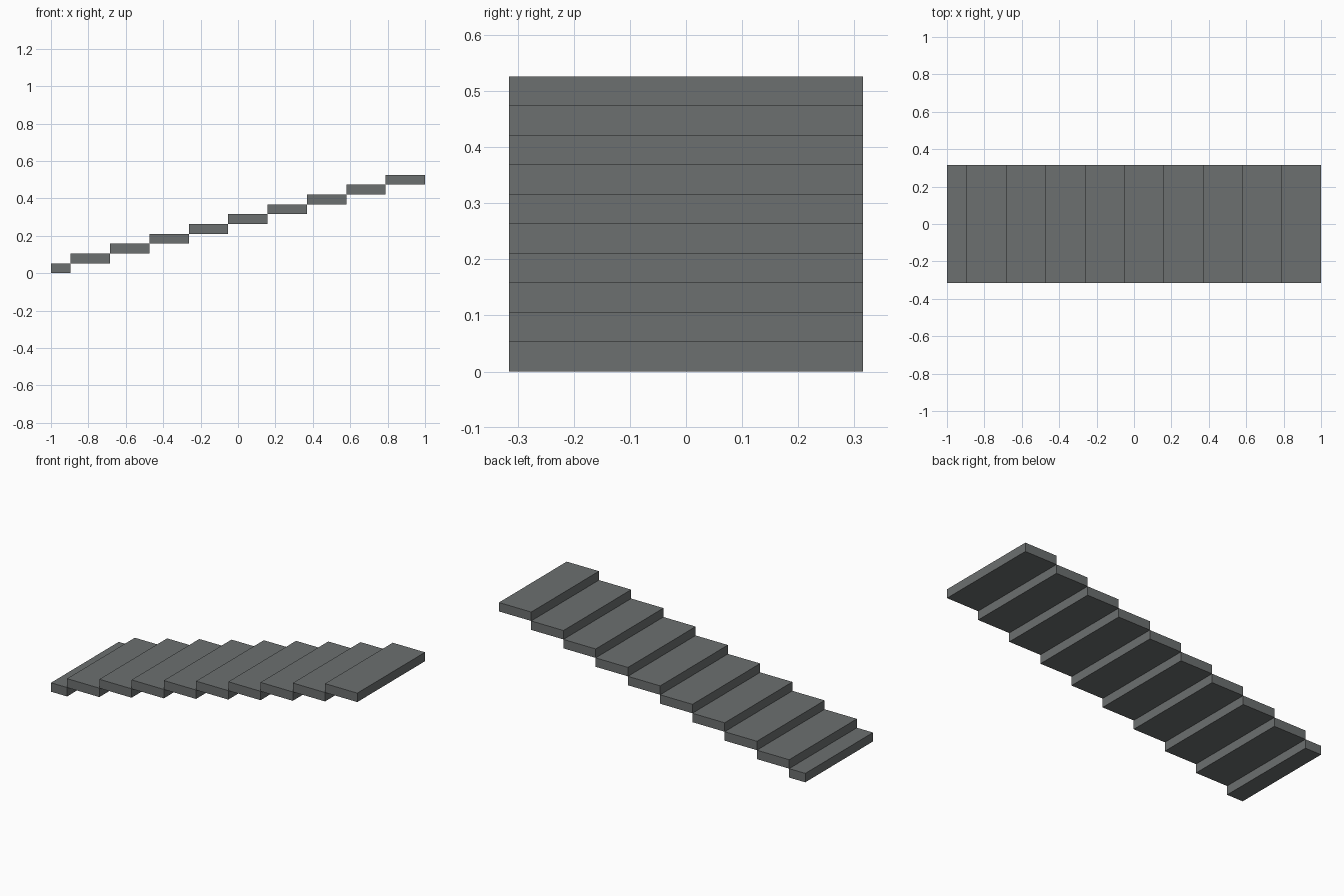
import bpy

cube = bpy.data.objects.get("Cube")
if cube:
    bpy.data.objects.remove(cube, do_unlink=True)

# Stair dimensions: ten treads, the lowest one half as deep
STEPS = 10
DEPTH = 2.0 / (STEPS - 0.5)
RISE = DEPTH / 4
WIDTH = DEPTH * 3

# Stone material
stone = bpy.data.materials.new("dark_grey_stone")
stone.use_nodes = True
colour = (0.15, 0.16, 0.16, 1.0)
stone.diffuse_color = colour
bsdf = stone.node_tree.nodes["Principled BSDF"]
bsdf.inputs["Base Color"].default_value = colour
bsdf.inputs["Roughness"].default_value = 0.8


def add_step(name, x0, x1, z0):
    """One slab running the full width of the stair."""
    bpy.ops.mesh.primitive_cube_add(
        size=1, location=((x0 + x1) / 2, 0, z0 + RISE / 2))
    step = bpy.context.object
    step.name = name
    step.scale = (x1 - x0, WIDTH, RISE)
    bpy.ops.object.transform_apply(location=False, rotation=False, scale=True)
    step.data.materials.append(stone)


# Slabs climb towards +x, each starting where the one below ends
x = -1.0
for i in range(STEPS):
    depth = DEPTH / 2 if i == 0 else DEPTH
    add_step(f"step_{i + 1:02d}", x, x + depth, i * RISE)
    x += depth
